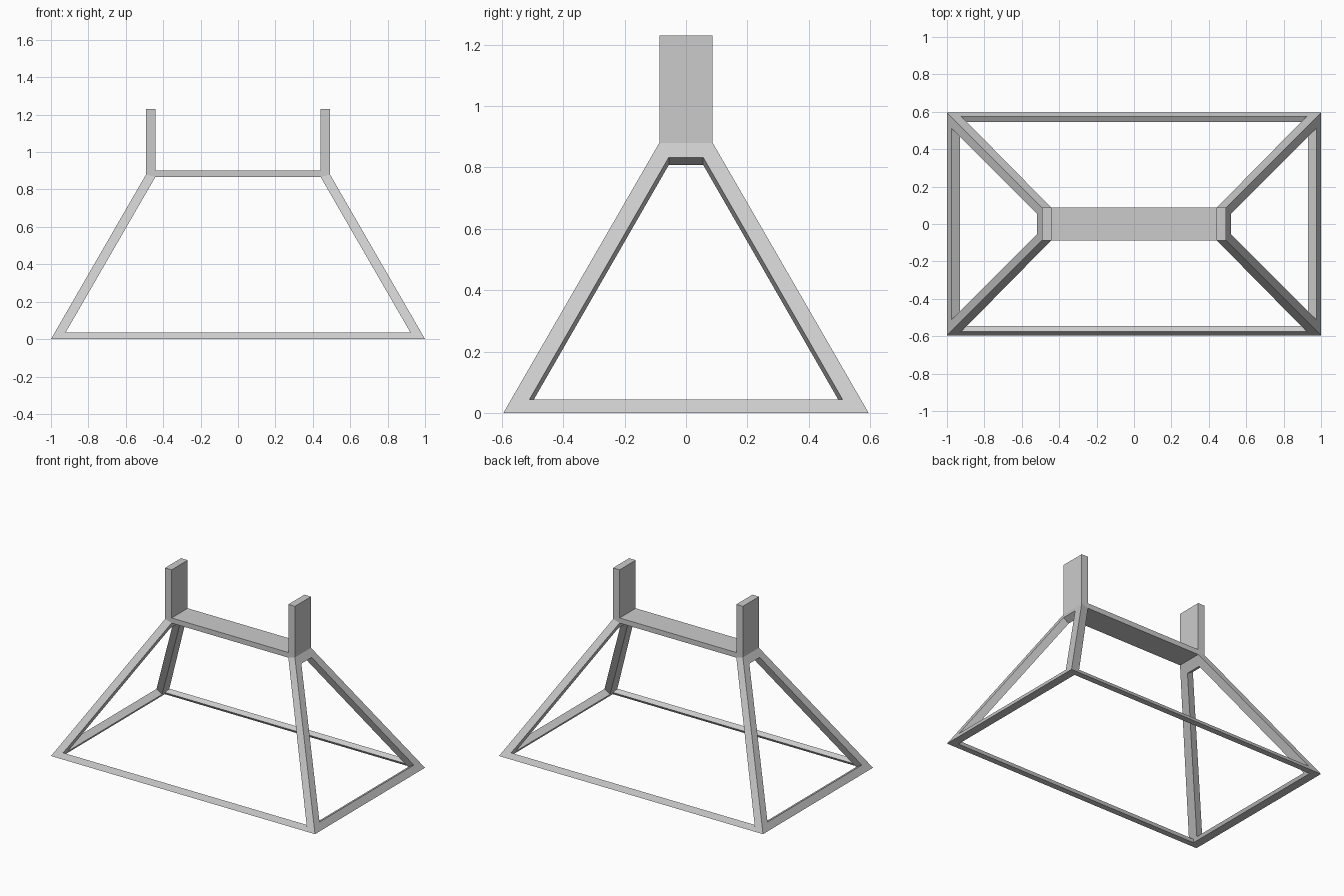
import bpy, bmesh, math
from mathutils import Vector

cube = bpy.data.objects.get("Cube")
if cube:
    bpy.data.objects.remove(cube, do_unlink=True)

SLOPE = math.tan(math.radians(30))
COS, SIN = math.cos(math.radians(30)), 0.5
HALF_X, HALF_Y = 1.0, 0.595
BEND, TOP = 0.88, 1.23
WALL = 0.05
INSET = WALL / COS            # horizontal thickness of the sloped side wall
POST_X = HALF_X - SLOPE * BEND
POST_Y = HALF_Y - SLOPE * BEND

gray = bpy.data.materials.new("light_gray")
gray.use_nodes = True
gray.diffuse_color = (0.6, 0.6, 0.6, 1)
gray.node_tree.nodes["Principled BSDF"].inputs["Base Color"].default_value = (0.6, 0.6, 0.6, 1)


def finish(name, bm):
    bmesh.ops.recalc_face_normals(bm, faces=bm.faces)
    mesh = bpy.data.meshes.new(name)
    bm.to_mesh(mesh)
    bm.free()
    mesh.materials.append(gray)
    obj = bpy.data.objects.new(name, mesh)
    bpy.context.collection.objects.link(obj)
    return obj


def loft(bm, first, second, caps=(True, True)):
    """Join two matching loops of vertices with quads and optional end caps."""
    n = len(first)
    for i in range(n):
        j = (i + 1) % n
        bm.faces.new((first[i], first[j], second[j], second[i]))
    for loop, cap in zip((first, second), caps):
        if cap:
            bm.faces.new(loop)


def trapezoid(bm, low, high, shift=(0, 0, 0)):
    """Four corners on the sloped side plane from (half width, z) pairs."""
    (y0, z0), (y1, z1) = low, high
    corners = ((-y0, z0), (y0, z0), (y1, z1), (-y1, z1))
    return [bm.verts.new(Vector((HALF_X - SLOPE * z, y, z)) + Vector(shift)) for y, z in corners]


# Side frames: sloped open trapezoid that bends into an upright post
def side_frame(name, side):
    bm = bmesh.new()
    outer = trapezoid(bm, (HALF_Y, 0), (POST_Y, BEND))
    inner = trapezoid(bm, (HALF_Y, 0), (POST_Y, BEND), (-INSET, 0, 0))
    for v in inner[2:]:       # mitre the bend
        drop = WALL * math.tan(math.radians(15))
        v.co.z -= drop
        v.co.x = POST_X - WALL
    hole = ((0.51, 0.044), (0.056, 0.833))
    hole_out = trapezoid(bm, *hole)
    hole_in = trapezoid(bm, *hole, (-WALL * COS, 0, -WALL * SIN))
    loft(bm, outer, hole_out, (False, False))
    loft(bm, inner, hole_in, (False, False))
    loft(bm, hole_out, hole_in, (False, False))
    for i, j in ((0, 1), (1, 2), (3, 0)):
        bm.faces.new((outer[i], outer[j], inner[j], inner[i]))
    # upright post continuing from the bend
    base = [outer[3], outer[2], inner[2], inner[3]]
    tip = [bm.verts.new((v.co.x, v.co.y, TOP)) for v in base]
    loft(bm, base, tip, (False, True))
    for v in bm.verts:
        v.co.x *= side
    return finish(name, bm)


# Long bottom rails: sloped section, ends fitted to the side frames
def bottom_rail(name, side):
    bm = bmesh.new()
    height, depth = 0.035, 0.035
    y_top = HALF_Y - SLOPE * height
    section = ((HALF_Y, 0), (y_top, height),
               (y_top - depth * COS, height - depth * SIN), (HALF_Y - depth / COS, 0))
    ends = [[bm.verts.new((s * (HALF_X - INSET - SLOPE * z), side * y, z)) for y, z in section]
            for s in (-1, 1)]
    loft(bm, *ends)
    return finish(name, bm)


for label, side in (("left", 1), ("right", -1)):
    side_frame(label + "_side_frame", side)
for label, side in (("front", -1), ("back", 1)):
    bottom_rail(label + "_bottom_rail", side)

# Top shelf between the posts
bm = bmesh.new()
bmesh.ops.create_cube(bm, size=1)
for v in bm.verts:
    v.co = (v.co.x * 2 * (POST_X - WALL), v.co.y * 2 * POST_Y, 0.883 + v.co.z * 0.035)
finish("top_shelf", bm)
